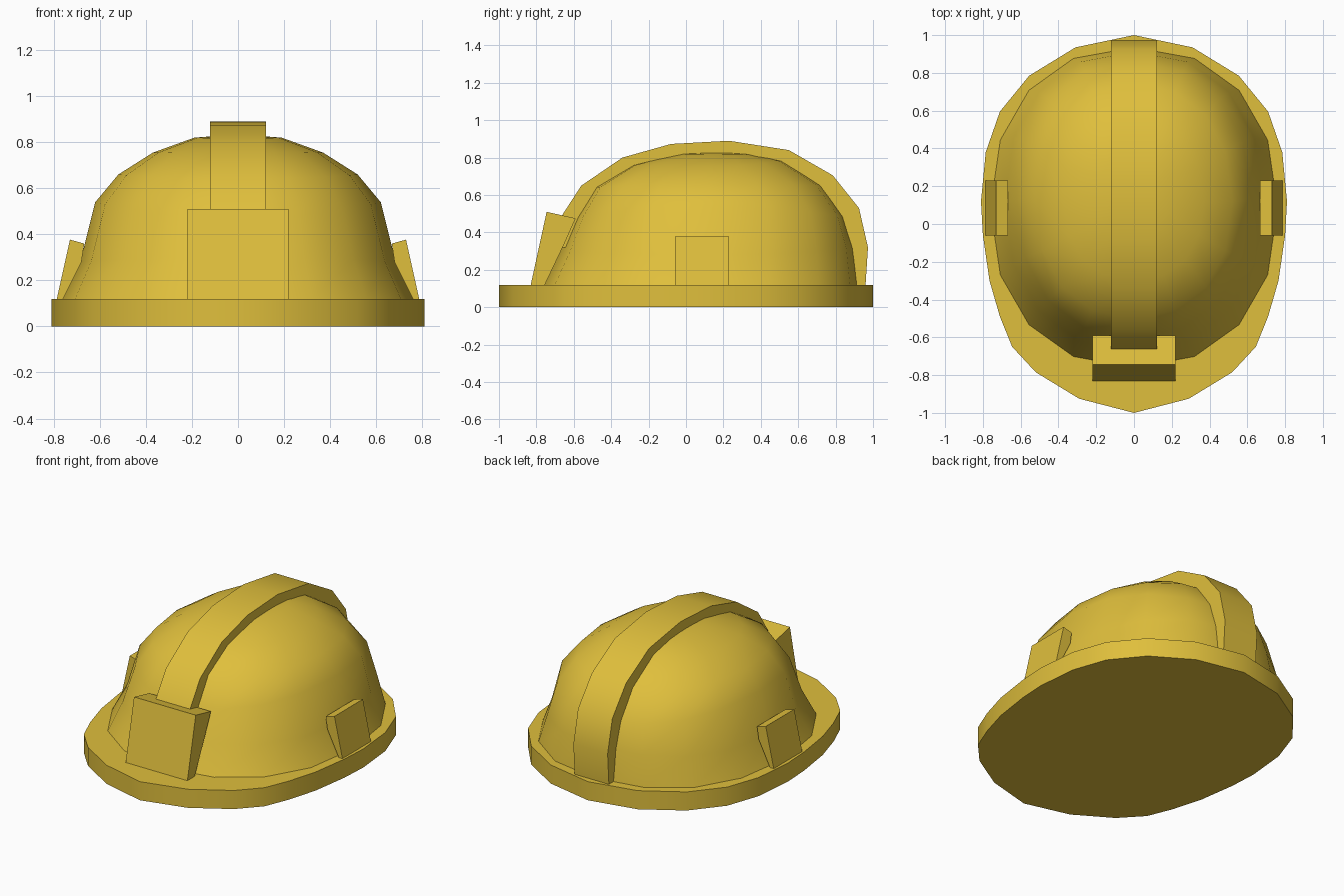
import bpy, bmesh, math

if "Cube" in bpy.data.objects:
    bpy.data.objects.remove(bpy.data.objects["Cube"])

yellow = bpy.data.materials.new("safety yellow")
yellow.diffuse_color = (0.74, 0.52, 0.045, 1)
yellow.use_nodes = True
yellow.node_tree.nodes["Principled BSDF"].inputs["Base Color"].default_value = yellow.diffuse_color


def finish(name, bm, angle):
    bmesh.ops.recalc_face_normals(bm, faces=bm.faces)
    mesh = bpy.data.meshes.new(name)
    bm.to_mesh(mesh)
    bm.free()
    obj = bpy.data.objects.new(name, mesh)
    bpy.context.collection.objects.link(obj)
    mesh.materials.append(yellow)
    bpy.ops.object.select_all(action='DESELECT')
    obj.select_set(True)
    bpy.context.view_layer.objects.active = obj
    bpy.ops.object.shade_smooth_by_angle(angle=math.radians(angle))
    return obj


def prism(name, profile, axis, lo, hi, angle=30):
    """Extrude a 2D profile along an axis from lo to hi."""
    def place(p, t):
        q = list(p)
        q.insert(axis, t)
        return q
    bm = bmesh.new()
    a = [bm.verts.new(place(p, lo)) for p in profile]
    b = [bm.verts.new(place(p, hi)) for p in profile]
    bm.faces.new(a)
    bm.faces.new(b)
    n = len(a)
    for i in range(n):
        j = (i + 1) % n
        bm.faces.new((a[i], a[j], b[j], b[i]))
    return finish(name, bm, angle)


# Brim: half outline mirrored across x
half = [(0, 1), (.31, .935), (.555, .785), (.71, .595), (.785, .38),
        (.81, .12), (.80, -.06), (.765, -.30), (.71, -.49),
        (.645, -.65), (.52, -.785), (.29, -.925), (0, -1)]
brim_outline = half + [(-x, y) for x, y in half[-2:0:-1]]
prism("brim", brim_outline, 2, 0, .12, 35)

# Shell: oval rings, each (side x, side z, front y, front z, back y, back z)
levels = [(.76, .12, -.76, .12, .935, .12),
          (.685, .28, -.675, .30, .912, .32),
          (.62, .54, -.60, .475, .86, .48),
          (.52, .66, -.50, .64, .74, .65),
          (.37, .755, -.30, .76, .53, .785),
          (.19, .82, -.06, .818, .38, .815)]
SEG = 16
bm = bmesh.new()
rings = []
for sx, sz, fy, fz, by, bz in levels:
    ring = []
    for i in range(SEG):
        ang = 2 * math.pi * i / SEG
        c, s = math.cos(ang), math.sin(ang)
        px = math.copysign(abs(c) ** .9, c)
        py = math.copysign(abs(s) ** .9, s)
        z = sz * c * c + (bz if s > 0 else fz) * s * s
        ring.append(bm.verts.new((sx * px, (fy + by) / 2 + (by - fy) / 2 * py, z)))
    rings.append(ring)
apex = bm.verts.new((0, .19, .835))
for lower, upper in zip(rings, rings[1:]):
    for i in range(SEG):
        j = (i + 1) % SEG
        bm.faces.new((lower[i], lower[j], upper[j], upper[i]))
for i in range(SEG):
    bm.faces.new((rings[-1][i], rings[-1][(i + 1) % SEG], apex))
finish("shell", bm, 60)

# Crest band running front to back, inner edge sunk into the shell
outer = [(-.74, .32), (-.67, .48), (-.56, .65), (-.34, .80), (-.08, .873),
         (.23, .89), (.55, .84), (.785, .705), (.925, .53), (.973, .32), (.96, .12)]
inner = [(.90, .12), (.88, .32), (.82, .47), (.70, .62), (.51, .74),
         (.22, .79), (-.05, .78), (-.28, .72), (-.47, .61), (-.58, .45), (-.64, .32)]
prism("crest_band", outer + inner, 0, -.122, .122, 32)

# Front lamp block
prism("front_block", [(-.83, .12), (-.745, .51), (-.59, .475), (-.655, .33), (-.755, .12)],
      0, -.22, .22)

# Side mounting blocks
block = [(.787, .12), (.73, .377), (.668, .36), (.68, .28), (.76, .12)]
for name, side in (("right_block", 1), ("left_block", -1)):
    prism(name, [(side * x, z) for x, z in block], 1, -.06, .23)
